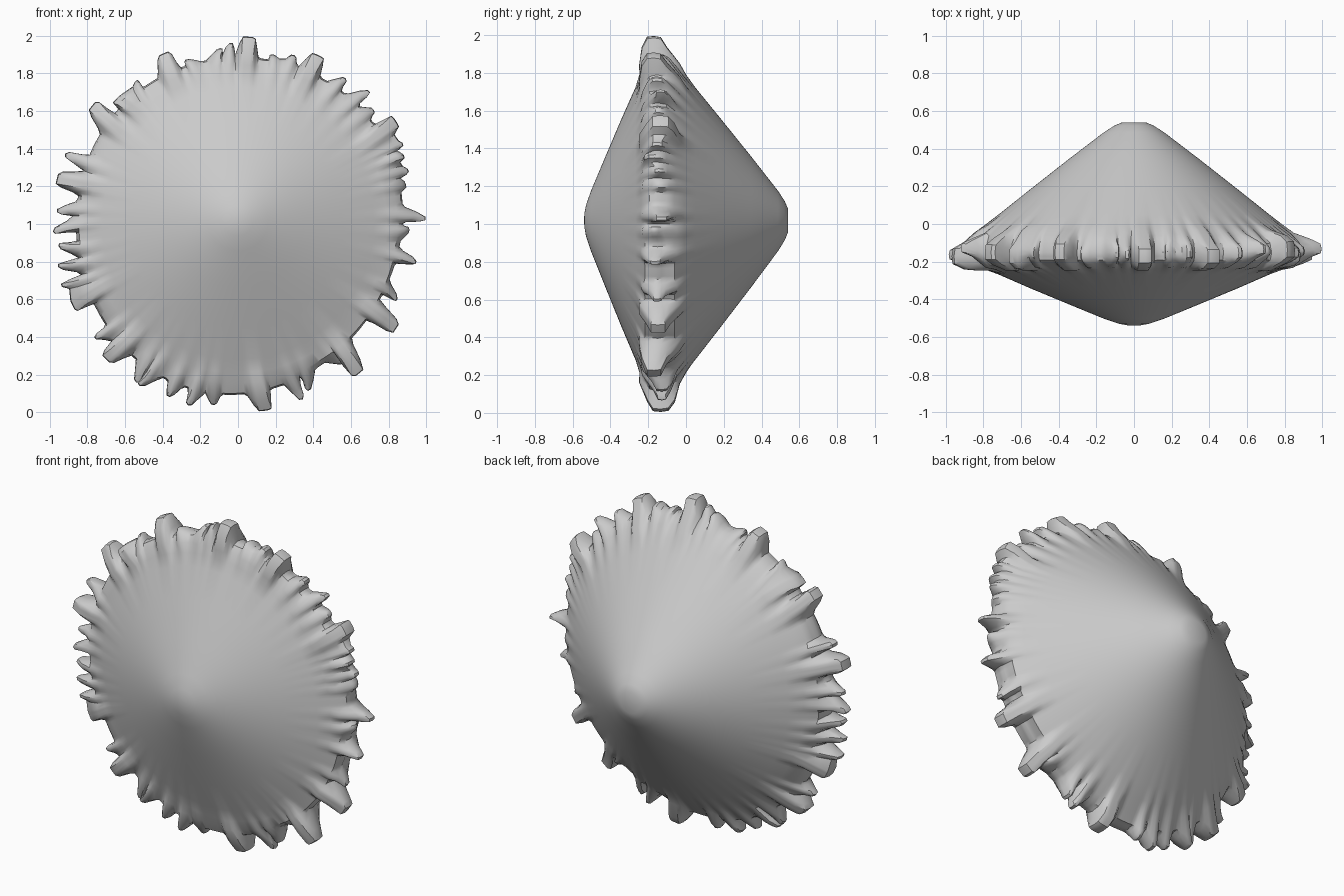
import bpy, bmesh, math, random

if "Cube" in bpy.data.objects:
    bpy.data.objects.remove(bpy.data.objects["Cube"])

random.seed(4)
SEG = 360          # samples around the rim
CZ = 1.0           # height of the disc centre

# Rim teeth: wide ones are thick blocks, narrow ones are thin spikes (tip x, tip z)
WIDE = [(.05, 1.995), (.42, 1.90), (.85, 1.53), (.85, .46), (.66, .22), (.12, .005), (-.69, .27),
        (-.89, .59), (-.96, 1.25), (-.79, 1.61), (-.62, 1.69), (-.41, 1.90)]
NARROW = [(.21, 1.89), (.29, 1.90), (.55, 1.79), (.67, 1.73), (.71, 1.62), (.87, 1.44), (.88, 1.37),
          (.90, 1.30), (.89, 1.22), (.995, 1.06), (.91, .95), (.95, .81), (.86, .63), (.53, .24),
          (.41, .13), (.32, .06), (-.14, .04), (-.24, .03), (-.36, .08), (-.49, .12), (-.56, .17),
          (-.74, .37), (-.93, .65), (-.95, .75), (-.95, .85), (-.985, 1.0), (-.96, 1.09),
          (-.92, 1.37), (-.57, 1.74), (-.24, 1.86), (-.13, 1.93), (-.06, 1.96)]


def make_tooth(tip, wide):
    x, z = tip[0], tip[1] - CZ
    return dict(angle=math.atan2(z, x), radius=math.hypot(x, z),
                flat=math.radians(1.7 if wide else .5),
                fall=math.radians(2.8 if wide else 2.6),
                half=random.uniform(.05, .06) if wide else random.uniform(.025, .045),
                lean=random.uniform(-.025, .025),
                skew=random.uniform(-.04, .04),
                bulge=.03 if wide else .015)


teeth = [make_tooth(t, True) for t in WIDE] + [make_tooth(t, False) for t in NARROW]


def base_radius(a):
    """Slightly uneven radius of the disc between the teeth."""
    return .882 + .02 * math.cos(2 * a - 2.4) + .012 * math.sin(3 * a + .6)


def tooth_at(a):
    """Strongest tooth at this angle and its strength from 0 to 1."""
    best, power = teeth[0], 0.0
    for t in teeth:
        d = abs((a - t["angle"] + math.pi) % (2 * math.pi) - math.pi)
        s = max(0.0, min(1.0, 1 - (d - t["flat"]) / t["fall"]))
        s = s * s * (3 - 2 * s)
        if s > power:
            best, power = t, s
    return best, power


def section(a):
    """Points (radius, y, twist) from the front tip over the rim to the back tip."""
    t, s = tooth_at(a)
    base = base_radius(a)
    tip = base + (max(t["radius"], base + .03) - base) * s
    bump = t["bulge"] * s
    half = .03 + (t["half"] - .03) * s
    mid = -.15 + t["lean"] * s
    mix = base + (tip - base) * .55
    tw = t["skew"] * s
    return [(.035, -.538, 0), (.08, -.53, 0), (.16, -.503, 0), (.35, -.425, 0), (.55, -.342, 0),
            (.72, -.268, 0), (.79, -.238 - bump * .3, 0), (.845, -.218 - bump, tw * .3),
            (mix - .008, mid - half - .012, tw * .6), (tip - .004, mid - half * .7, tw),
            (tip, mid, tw), (tip - .006, mid + half * .7, tw),
            (mix - .008, mid + half + .016, tw * .6), (.85, -.062 + bump, tw * .3),
            (.79, -.008 + bump * .3, 0), (.72, .05, 0), (.55, .185, 0), (.35, .342, 0),
            (.16, .487, 0), (.105, .522, 0), (.065, .539, 0)]


# Double cone with a ragged toothed rim, swept as one skin around the y axis
bm = bmesh.new()
columns = []
for i in range(SEG):
    a = 2 * math.pi * i / SEG
    col = []
    for r, y, tw in section(a):
        lift = .02 * max(0, 1 - r / .8)
        col.append(bm.verts.new((r * math.cos(a + tw), y, CZ + lift + r * math.sin(a + tw))))
    columns.append(col)
front = bm.verts.new((0, -.54, CZ + .02))
back = bm.verts.new((0, .54, CZ + .02))
for i in range(SEG):
    c, n = columns[i], columns[(i + 1) % SEG]
    for j in range(len(c) - 1):
        bm.faces.new((c[j], n[j], n[j + 1], c[j + 1]))
    bm.faces.new((front, n[0], c[0]))
    bm.faces.new((back, c[-1], n[-1]))
bmesh.ops.recalc_face_normals(bm, faces=bm.faces)

mesh = bpy.data.meshes.new("toothed_disc")
bm.to_mesh(mesh)
bm.free()
disc = bpy.data.objects.new("toothed_disc", mesh)
bpy.context.collection.objects.link(disc)

grey = bpy.data.materials.new("stone_grey")
grey.diffuse_color = (.6, .6, .6, 1)
grey.use_nodes = True
grey.node_tree.nodes["Principled BSDF"].inputs["Base Color"].default_value = grey.diffuse_color
mesh.materials.append(grey)

bpy.context.view_layer.objects.active = disc
disc.select_set(True)
bpy.ops.object.shade_smooth_by_angle(angle=math.radians(35))
